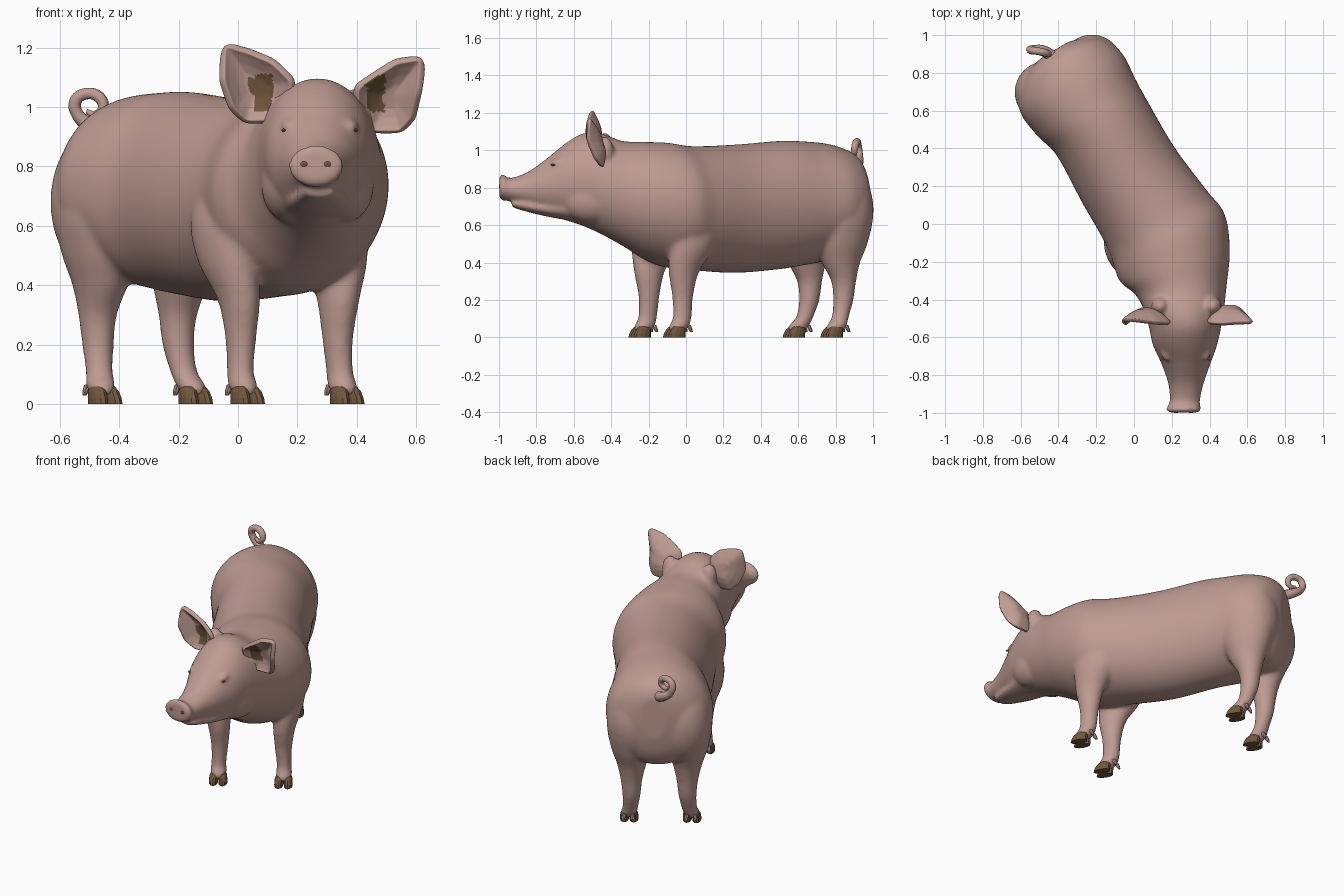
import bpy, bmesh, math
from mathutils import Vector, Matrix

if "Cube" in bpy.data.objects:
    bpy.data.objects.remove(bpy.data.objects["Cube"], do_unlink=True)


def material(name, colour):
    m = bpy.data.materials.new(name)
    m.use_nodes = True
    m.diffuse_color = (*colour, 1)
    m.node_tree.nodes["Principled BSDF"].inputs["Base Color"].default_value = (*colour, 1)
    return m


PINK = material("skin pink", (0.52, 0.33, 0.29))
BROWN = material("hoof brown", (0.16, 0.095, 0.045))

# The trunk is turned in plan; the head faces straight ahead
YAW = math.radians(30)
LAT = Vector((math.cos(YAW), math.sin(YAW), 0))
FWD = Vector((math.sin(YAW), -math.cos(YAW), 0))
UP = Vector((0, 0, 1))


def make(name, bm, mats, smooth=True):
    bmesh.ops.recalc_face_normals(bm, faces=bm.faces)
    mesh = bpy.data.meshes.new(name)
    bm.to_mesh(mesh)
    bm.free()
    for m in mats:
        mesh.materials.append(m)
    for p in mesh.polygons:
        p.use_smooth = smooth
    ob = bpy.data.objects.new(name, mesh)
    bpy.context.collection.objects.link(ob)
    return ob


def refine(rows, steps=8):
    """Catmull-Rom interpolation between rows of section values."""
    out = []
    for i in range(len(rows) - 1):
        quad = [rows[max(i - 1, 0)], rows[i], rows[i + 1], rows[min(i + 2, len(rows) - 1)]]
        for k in range(steps):
            t = k / steps
            out.append([0.5 * (2 * b + (c - a) * t + (2 * a - 5 * b + 4 * c - d) * t * t
                               + (3 * b - a - 3 * c + d) * t ** 3) for a, b, c, d in zip(*quad)])
    return out + [rows[-1]]


def loft(bm, sections, sides=80):
    """Closed tube through sections given as (centre, half axis, half axis)."""
    rings = []
    for c, u, v in sections:
        angles = [2 * math.pi * k / sides for k in range(sides)]
        rings.append([bm.verts.new(c + u * math.cos(a) + v * math.sin(a)) for a in angles])
    for a, b in zip(rings, rings[1:]):
        for k in range(sides):
            bm.faces.new((a[k], a[k - 1], b[k - 1], b[k]))
    bm.faces.new(rings[0])
    bm.faces.new(rings[-1][::-1])


def upright(rows):
    """Sections from (x, y, yaw, half width, top, bottom)."""
    for x, y, yaw, w, top, bot in refine(rows):
        a = math.radians(yaw)
        yield (Vector((x, y, (top + bot) / 2)),
               Vector((math.cos(a), math.sin(a), 0)) * w, UP * (top - bot) / 2)


def ball(bm, pos, size, yaw=0.0):
    m = Matrix.Translation(pos) @ Matrix.Rotation(yaw, 4, "Z") @ Matrix.Diagonal((*size, 1))
    bmesh.ops.create_uvsphere(bm, u_segments=40, v_segments=24, radius=1, matrix=m)


# Skin: trunk and head in one sweep from rump to snout
skin = bmesh.new()
loft(skin, upright([
    (-.415, .925, 30, .08, .9, .64), (-.408, .9, 30, .17, .955, .52),
    (-.383, .85, 30, .26, 1.0, .44), (-.331, .745, 30, .312, 1.035, .41),
    (-.252, .617, 30, .3, 1.048, .385),
    (-.165, .5, 30, .28, 1.05, .365), (-.03, .26, 30, .285, 1.03, .345),
    (.12, .03, 30, .303, 1.022, .36), (.192, -.104, 30, .328, 1.04, .375),
    (.225, -.22, 20, .3, 1.045, .42), (.25, -.34, 8, .245, 1.05, .49),
    (.265, -.46, 0, .21, 1.092, .555), (.27, -.55, 0, .19, 1.09, .595),
    (.27, -.64, 0, .17, 1.04, .625), (.275, -.74, 0, .13, .96, .66),
    (.275, -.84, 0, .095, .888, .7), (.27, -.93, 0, .08, .853, .727),
    (.265, -.962, 0, .086, .86, .73), (.263, -.98, 0, .094, .874, .73),
    (.262, -.998, 0, .082, .862, .742)]))

# Lower jaw
loft(skin, upright([
    (.275, -.6, 0, .13, .75, .62), (.275, -.74, 0, .1, .73, .645),
    (.275, -.86, 0, .072, .735, .674), (.275, -.93, 0, .05, .735, .695)]))

# Jowls, brows, buttocks and ear roots
for side, ear_root in ((-1, (.14, -.435, 1.01)), (1, (.415, -.435, .99))):
    ball(skin, (.268 + side * .09, -.5, .74), (.1, .17, .13))
    ball(skin, (.275 + side * .105, -.675, .935), (.026, .05, .025))
    rump = -.84 * FWD + LAT * (.085 + side * .14) + UP * .68
    ball(skin, rump, (.165, .162, .25), YAW)
    ball(skin, ear_root, (.05, .05, .085))

# Legs: rows are (outward, forward, height, half width, half length)
FORE = [(0, -.11, .78, .06, .12), (.015, -.11, .62, .1, .155), (.018, -.085, .48, .09, .13),
        (0, -.045, .35, .066, .086), (-.005, -.04, .22, .05, .058), (0, -.035, .11, .043, .052),
        (0, -.015, .06, .048, .056), (0, 0, .03, .034, .042)]
HIND = [(-.03, -.03, .8, .08, .13), (-.005, -.045, .66, .125, .18), (-.012, -.05, .52, .118, .155),
        (-.02, -.054, .4, .088, .107), (-.02, -.07, .3, .064, .068), (-.02, -.068, .2, .053, .055),
        (-.012, -.045, .11, .046, .046), (0, -.015, .06, .048, .056), (0, 0, .03, .034, .042)]
LEGS = [("front_left", FORE, 1, (.36, -.05)), ("front_right", FORE, -1, (.025, -.235)),
        ("hind_left", HIND, 1, (-.15, .792)), ("hind_right", HIND, -1, (-.455, .59))]


def standing(foot, side, rows):
    """Level sections around a foot, turned with the trunk."""
    return [(foot + LAT * side * o + FWD * f + UP * z, LAT * w, FWD * r) for o, f, z, w, r in rows]


for name, rows, side, spot in LEGS:
    foot = Vector((*spot, 0))
    loft(skin, standing(foot, side, refine(rows)), 40)
    # Cloven hoof: two brown toes and two skin-coloured dewclaws behind
    hoof = bmesh.new()
    for s in (-1, 1):
        loft(hoof, standing(foot, s, [(.028, .015, 0, .026, .053), (.027, .012, .02, .027, .05),
                                      (.025, .004, .042, .026, .044), (.022, -.004, .058, .02, .034)]), 12)
        loft(hoof, standing(foot, s, [(.028, -.076, .028, .007, .007), (.027, -.07, .042, .011, .012),
                                      (.024, -.06, .065, .012, .013)]), 8)
    for f in hoof.faces:
        f.material_index = int((f.calc_center_median() - foot).dot(FWD) < -.044)
    make(name + "_hoof", hoof, [BROWN, PINK], smooth=False)

body = make("body_skin", skin, [PINK])
fuse = body.modifiers.new("fuse", "REMESH")
fuse.mode = "VOXEL"
fuse.voxel_size = .01
fuse.use_smooth_shade = True
relax = body.modifiers.new("relax", "SMOOTH")
relax.factor = .5
relax.iterations = 14

# Ears: dished outlines with a brown inner patch near the root
EARS = {"right_ear": [(-.044, 1.205), (.03, 1.183), (.113, 1.148), (.178, 1.085), (.17, 1.0),
                      (.116, .955), (.03, .952), (-.015, .998), (-.046, 1.09)],
        "left_ear": [(.617, 1.16), (.54, 1.148), (.476, 1.107), (.405, 1.06), (.405, .98),
                     (.449, .918), (.543, .918), (.58, .96), (.6, 1.05)]}
for name, outline in EARS.items():
    bm = bmesh.new()
    n = len(outline)
    mid = Vector((sum(p[0] for p in outline) / n, sum(p[1] for p in outline) / n))
    rings = []
    for s in (1, .85, .6, .3):
        ring = []
        for p in outline:
            x, z = mid + (Vector(p) - mid) * s
            y = -.54 + 2.2 * (z - 1.1) ** 2 + .07 * (1 - s * s)
            ring.append(bm.verts.new((x, y, z)))
        rings.append(ring)
    for a, b in zip(rings, rings[1:]):
        for k in range(n):
            bm.faces.new((a[k - 1], a[k], b[k], b[k - 1]))
    bm.faces.new(rings[-1])
    bmesh.ops.subdivide_edges(bm, edges=bm.edges, cuts=3, use_grid_fill=True)
    for f in bm.faces:
        c = f.calc_center_median()
        f.material_index = int(.158 < abs(c.x - .275) < .22 and .985 < c.z < 1.11)
    ear = make(name, bm, [PINK, BROWN])
    if sum(p.normal.y for p in ear.data.polygons) > 0:
        ear.data.flip_normals()
    thick = ear.modifiers.new("thickness", "SOLIDIFY")
    thick.thickness = .026
    thick.material_offset = -1
    thick.material_offset_rim = -1
    ear.modifiers.new("round", "SUBSURF").levels = 1

# Curled tail
curve = bpy.data.curves.new("tail", "CURVE")
curve.dimensions = "3D"
curve.bevel_depth = .021
curve.bevel_resolution = 3
curve.use_fill_caps = True
path = [(-.42, .88, .9, 1.6), (-.485, .92, .93, 1.3), (-.54, .925, .975, 1), (-.547, .92, 1.02, 1),
        (-.51, .915, 1.045, .95), (-.465, .905, 1.03, .95), (-.455, .9, .995, .85),
        (-.48, .9, .975, .65), (-.51, .905, .985, .4)]
spline = curve.splines.new("BEZIER")
spline.bezier_points.add(len(path) - 1)
for point, (x, y, z, r) in zip(spline.bezier_points, path):
    point.co = (x, y, z)
    point.radius = r
    point.handle_left_type = point.handle_right_type = "AUTO"
curve.materials.append(PINK)
bpy.context.collection.objects.link(bpy.data.objects.new("tail", curve))

# Eyes and nostrils
for side, word in ((1, "left"), (-1, "right")):
    bm = bmesh.new()
    ball(bm, (.275 + side * .122, -.712, .922), (.007, .012, .005))
    make(word + "_eye", bm, [BROWN])
    bm = bmesh.new()
    ball(bm, (.262 + side * .04, -.997, .808), (.012, .004, .009))
    make(word + "_nostril", bm, [BROWN])
